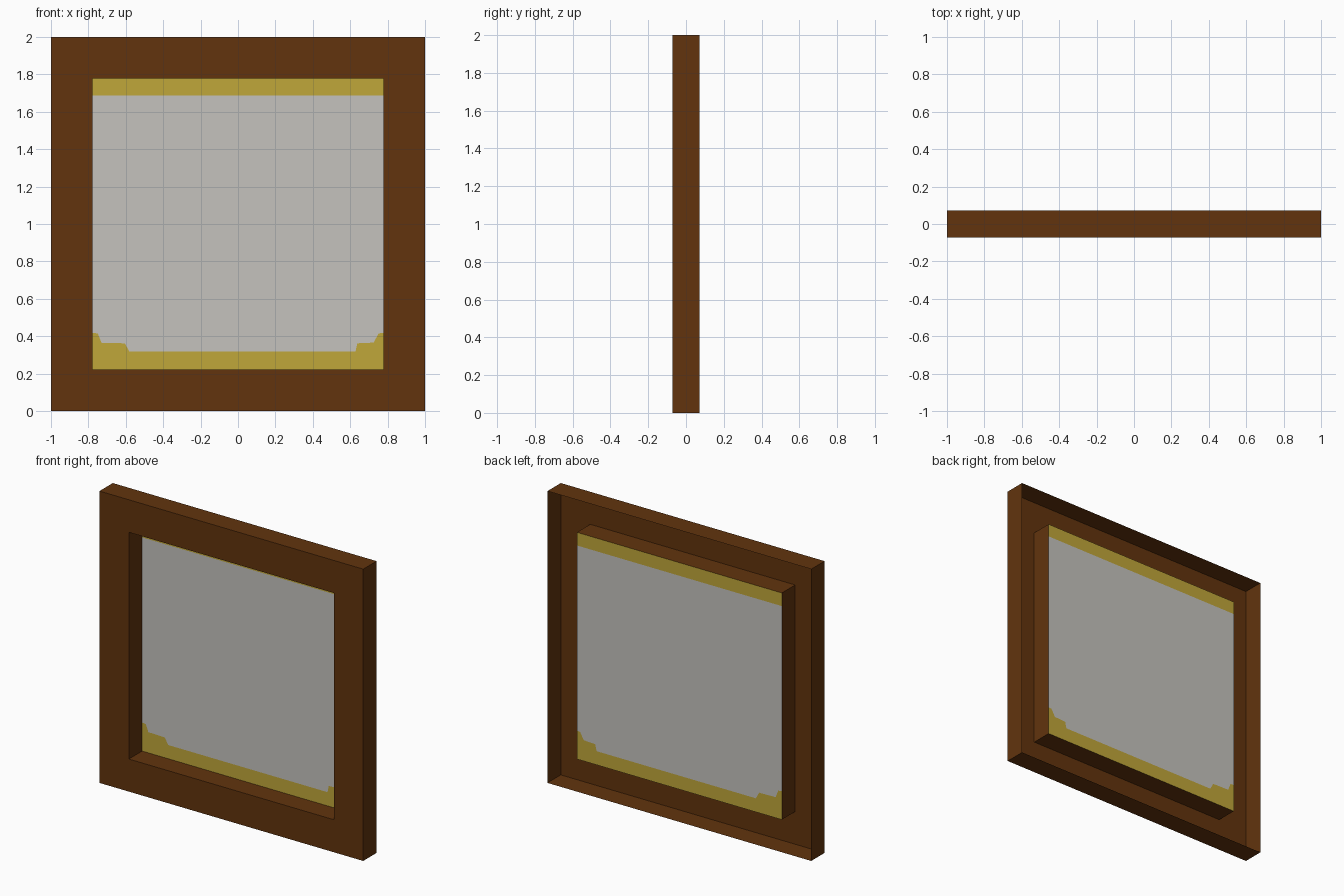
import bpy

if "Cube" in bpy.data.objects:
    bpy.data.objects.remove(bpy.data.objects["Cube"])

H, W, D, C = 1.0, 0.777, 0.072, 1.0   # outer half, opening half, half depth, centre height


def material(name, rgb):
    m = bpy.data.materials.new(name)
    m.diffuse_color = (*rgb, 1)
    m.use_nodes = True
    m.node_tree.nodes["Principled BSDF"].inputs["Base Color"].default_value = m.diffuse_color
    return m


brown = material("brown wood", (0.122, 0.034, 0.004))
gold = material("gold", (0.53, 0.385, 0.042))
grey = material("light grey", (0.558, 0.545, 0.515))


def build(name, verts, faces, mats, indices=None):
    me = bpy.data.meshes.new(name)
    me.from_pydata(verts, [], faces)
    for m in mats:
        me.materials.append(m)
    for p, i in zip(me.polygons, indices or [0] * len(faces)):
        p.material_index = i
    ob = bpy.data.objects.new(name, me)
    bpy.context.collection.objects.link(ob)
    return ob


def square(r, y):
    return [(sx * r, y, C + sz * r) for sx, sz in ((-1, -1), (1, -1), (1, 1), (-1, 1))]


# Frame: a front ring with outer and inner walls, hollow and open at the back
verts = square(H, D) + square(H, -D) + square(W, -D) + square(W, D)
faces = []
for ring in range(3):
    for i in range(4):
        a, b = ring * 4 + i, ring * 4 + (i + 1) % 4
        faces.append((a, b, b + 4, a + 4))
build("frame", verts, faces, [brown])

# Panel at the back of the opening: gold bands with stepped lower corners
lo, hi, band = C - W, C + W, 1.687
steps = [(-W, 0.418), (-0.75, 0.415), (-0.73, 0.365), (-0.605, 0.362), (-0.58, 0.317),
         (0.628, 0.317), (0.638, 0.362), (0.725, 0.366), (0.752, 0.415), (W, 0.418)]
n = len(steps)
pts = steps + [(W, band), (-W, band), (W, hi), (-W, hi), (-W, lo), (W, lo)]
build("panel", [(x, D, z) for x, z in pts],
      [tuple(range(n + 2)),                              # grey field
       (n + 1, n, n + 2, n + 3),                         # top band
       (n + 4, n + 5) + tuple(range(n - 1, -1, -1))],    # bottom band
      [grey, gold], [0, 1, 1])
